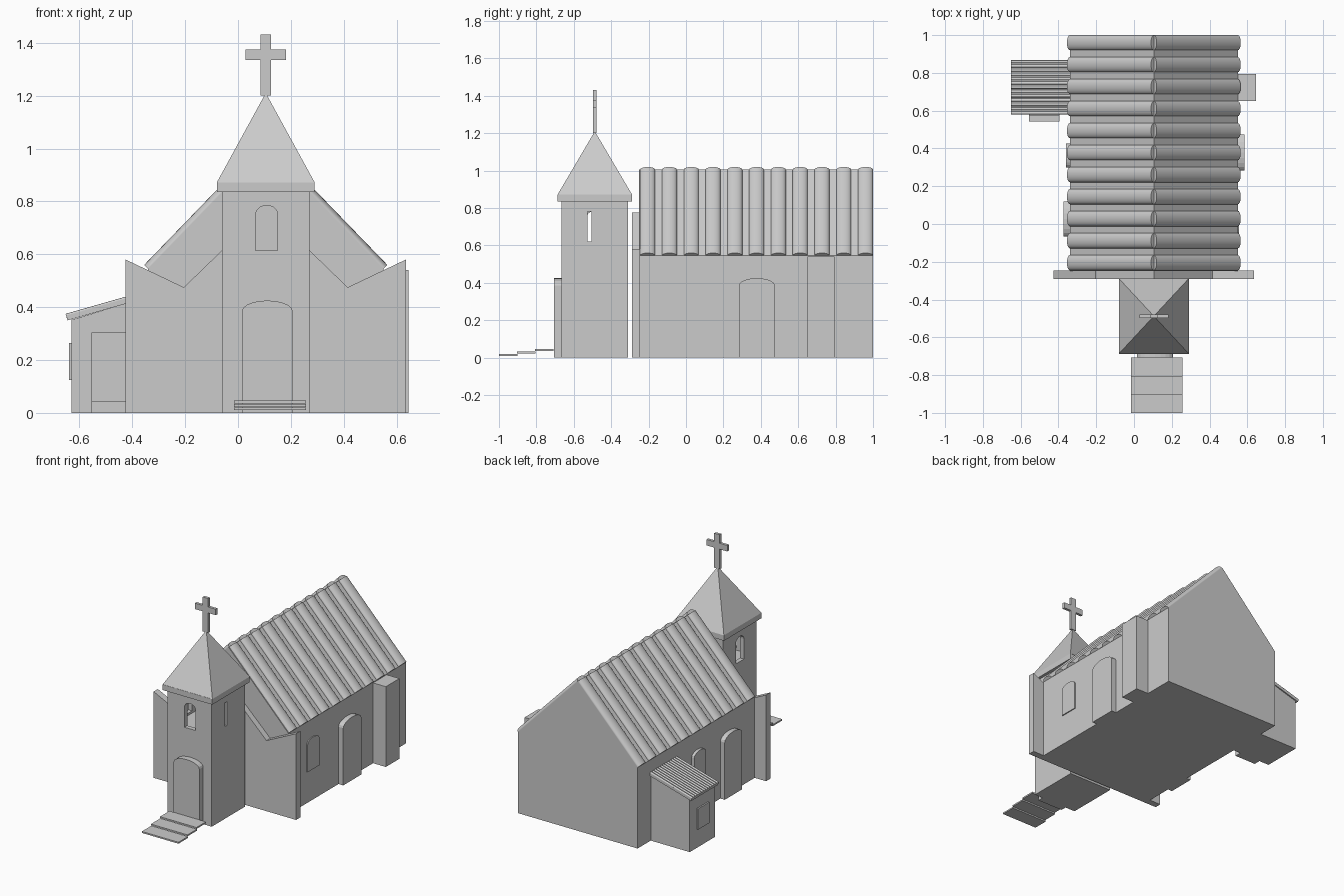
import bpy, bmesh, math
from mathutils import Matrix, Vector

if "Cube" in bpy.data.objects:
    bpy.data.objects.remove(bpy.data.objects["Cube"])

CX = 0.105  # centre line of nave and tower


def finish(name, bm):
    bmesh.ops.recalc_face_normals(bm, faces=bm.faces[:])
    me = bpy.data.meshes.new(name)
    bm.to_mesh(me)
    bm.free()
    ob = bpy.data.objects.new(name, me)
    bpy.context.collection.objects.link(ob)
    return ob


def prism(name, pts, axis, a, b):
    """Extrude a profile: axis 'y' takes (x,z) points, axis 'x' takes (y,z)."""
    bm = bmesh.new()
    pos = (lambda p, t: (p[0], t, p[1])) if axis == 'y' else (lambda p, t: (t, p[0], p[1]))
    va = [bm.verts.new(pos(p, a)) for p in pts]
    vb = [bm.verts.new(pos(p, b)) for p in pts]
    bm.faces.new(va)
    bm.faces.new(vb[::-1])
    for i in range(len(pts)):
        j = (i + 1) % len(pts)
        bm.faces.new((va[i], vb[i], vb[j], va[j]))
    return finish(name, bm)


def box(name, x0, x1, y0, y1, z0, z1):
    return prism(name, [(x0, z0), (x1, z0), (x1, z1), (x0, z1)], 'y', y0, y1)


def arch(u0, u1, z0, spring, top, n=10):
    """Outline of an opening with a rounded head."""
    c, r = (u0 + u1) / 2, (u1 - u0) / 2
    head = [(c + r * math.cos(math.pi * i / n), spring + (top - spring) * math.sin(math.pi * i / n))
            for i in range(n + 1)]
    return [(u0, z0), (u1, z0)] + head


def cut(ob, cutter):
    m = ob.modifiers.new("cut", 'BOOLEAN')
    m.operation, m.object, m.solver = 'DIFFERENCE', cutter, 'EXACT'
    cutter.hide_render = True
    cutter.hide_viewport = True
    cutter.display_type = 'WIRE'


def tile_rows(name, rows, ry, rp, slopes, seg):
    """Rounded tiles: one elliptic bar per row along each slope (x0,z0,x1,z1)."""
    bm = bmesh.new()
    for y in rows:
        for x0, z0, x1, z1 in slopes:
            p, q = Vector((x0, y, z0)), Vector((x1, y, z1))
            d = q - p
            n = Vector((-d.z, 0, d.x)).normalized() * rp
            m = Matrix.Translation((p + q) / 2) @ Matrix((n, (0, ry, 0), d)).transposed().to_4x4()
            bmesh.ops.create_cone(bm, cap_ends=True, segments=seg, radius1=1, radius2=1,
                                  depth=1, matrix=m)
    ob = finish(name, bm)
    bpy.ops.object.select_all(action='DESELECT')
    ob.select_set(True)
    bpy.context.view_layer.objects.active = ob
    bpy.ops.object.shade_smooth_by_angle(angle=math.radians(50))
    return ob


# Nave with gabled top and its tiled roof
L, R, EAVE, RIDGE = CX - 0.445, CX + 0.445, 0.545, 1.005
prism("nave", [(L, 0), (R, 0), (R, EAVE), (CX, RIDGE), (L, EAVE)], 'y', -0.25, 1)
tile_rows("nave_roof_tiles", [-0.205 + 0.1165 * i for i in range(11)], 0.04, 0.021,
          [(L, EAVE, CX, RIDGE), (R, EAVE, CX, RIDGE)], 20)

# Facade wall with swept-up wings
half = [(0.53, 0), (0.53, 0.58), (0.31, 0.475), (0, 0.775)]
prism("facade_wall", [(CX + x, z) for x, z in half] + [(CX - x, z) for x, z in half[-2::-1]],
      'y', -0.29, -0.245)

# Tower with hollow belfry
tower = box("tower", -0.06, 0.27, -0.665, -0.31, 0, 0.84)
cut(tower, box("belfry_space", -0.03, 0.24, -0.635, -0.34, 0.6, 0.81))
cut(tower, prism("front_opening", arch(0.067, 0.15, 0.615, 0.75, 0.785), 'y', -0.7, -0.6))
cut(tower, prism("left_opening", arch(-0.53, -0.445, 0.615, 0.75, 0.785), 'x', -0.1, 0.0))
cut(tower, box("right_slit", 0.2, 0.3, -0.526, -0.505, 0.62, 0.78))

# Spire: eave slab and pyramid
YT = -0.4875
box("spire_eave", CX - 0.185, CX + 0.185, -0.688, -0.29, 0.835, 0.872)
bm = bmesh.new()
base = [bm.verts.new((CX + sx * 0.185, YT + sy * 0.199, 0.872))
        for sx, sy in ((-1, -1), (1, -1), (1, 1), (-1, 1))]
tip = bm.verts.new((CX, YT, 1.21))
bm.faces.new(base)
for i in range(4):
    bm.faces.new((base[i], base[(i + 1) % 4], tip))
finish("spire", bm)

# Cross
side = [(0.02, 1.2), (0.02, 1.335), (0.077, 1.335), (0.077, 1.375), (0.02, 1.375), (0.02, 1.432)]
prism("cross", [(CX + x, z) for x, z in side] + [(CX - x, z) for x, z in side[::-1]],
      'y', YT - 0.009, YT + 0.009)

# Tower door and entrance steps
prism("tower_door", arch(0.015, 0.207, 0, 0.385, 0.425), 'y', -0.706, -0.66)
for i in range(3):
    box(f"entrance_step_{i + 1}", -0.015, 0.257, -1 + 0.096 * i, -0.9 + 0.096 * i,
        0.01 + 0.013 * i, 0.02 + 0.013 * i)

# Right side: window, door, buttress
prism("right_window", arch(-0.055, 0.07, 0.21, 0.395, 0.425), 'x', 0.54, 0.557)
prism("right_door", arch(0.283, 0.475, 0, 0.385, 0.425), 'x', 0.54, 0.585)
box("right_buttress", 0.54, 0.645, 0.65, 0.795, 0, 0.54)

# Left side: window and door
prism("left_window", arch(0.3, 0.425, 0.21, 0.395, 0.425), 'x', -0.36, -0.335)
prism("left_door", arch(-0.065, 0.12, 0, 0.385, 0.425), 'x', -0.372, -0.335)

# Annex with lean-to corrugated roof
prism("annex", [(-0.63, 0), (-0.335, 0), (-0.335, 0.44), (-0.63, 0.352)], 'y', 0.59, 0.86)
prism("annex_roof", [(-0.645, 0.35), (-0.335, 0.438), (-0.335, 0.458), (-0.65, 0.368)],
      'y', 0.58, 0.867)
tile_rows("annex_roof_tiles", [0.588 + 0.0226 * i for i in range(13)], 0.008, 0.008,
          [(-0.65, 0.367, -0.335, 0.457)], 12)
box("annex_door", -0.555, -0.395, 0.575, 0.6, 0.045, 0.305)
box("annex_step", -0.555, -0.395, 0.543, 0.6, 0, 0.045)
box("annex_window", -0.64, -0.62, 0.665, 0.785, 0.125, 0.265)
